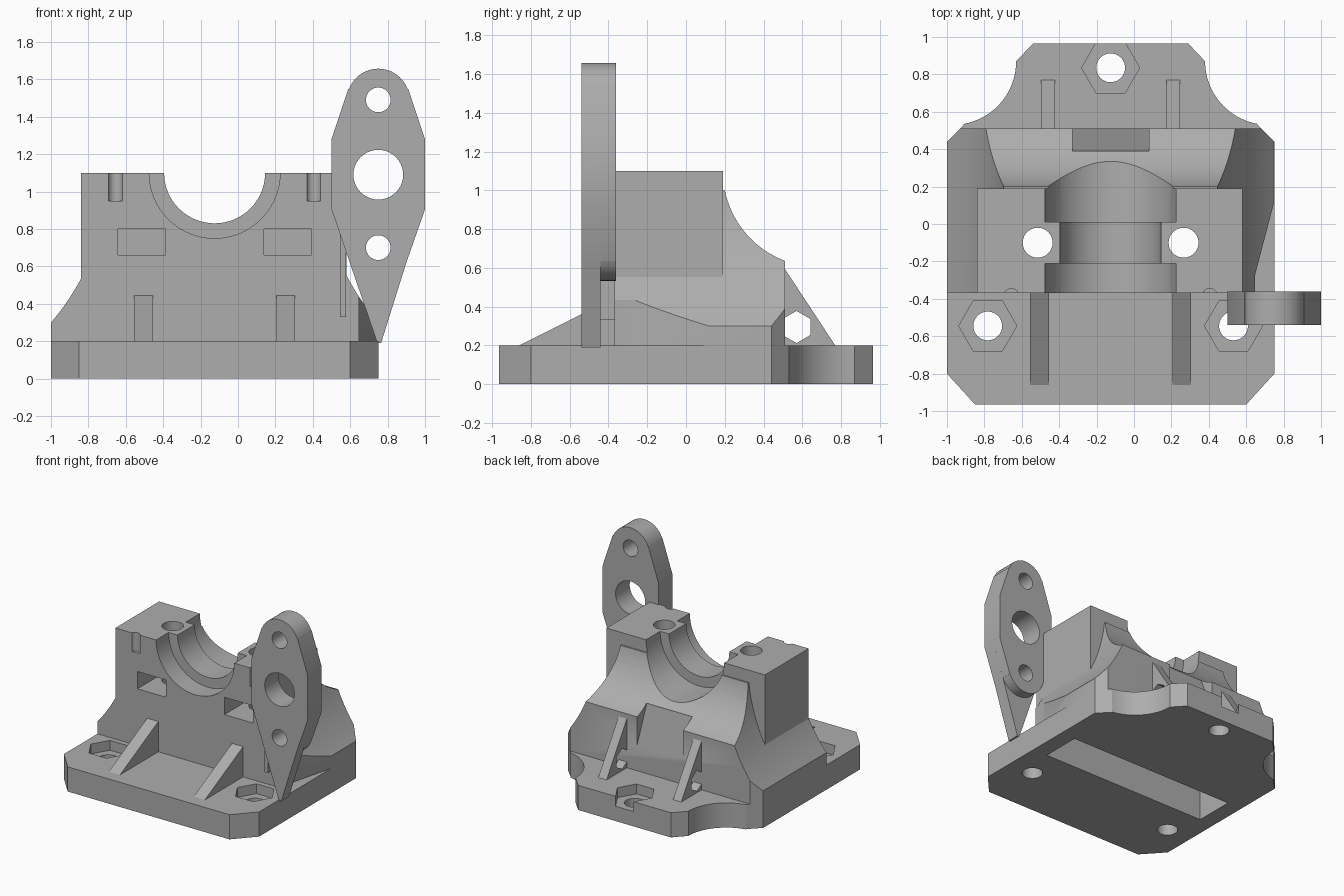
import bpy, bmesh, math
from mathutils import Vector

cube = bpy.data.objects.get("Cube")
if cube:
    bpy.data.objects.remove(cube, do_unlink=True)

grey = bpy.data.materials.new("neutral grey")
grey.use_nodes = True
COL = (0.42, 0.42, 0.42, 1)
grey.diffuse_color = COL
grey.node_tree.nodes["Principled BSDF"].inputs["Base Color"].default_value = COL

MID = -0.125  # symmetry plane of the housing


def prism(name, pts, axis, lo, hi):
    """Extrude a 2D outline along an axis: x -> (y,z), y -> (x,z), z -> (x,y)."""
    place = {"x": lambda p, t: (t, p[0], p[1]),
             "y": lambda p, t: (p[0], t, p[1]),
             "z": lambda p, t: (p[0], p[1], t)}[axis]
    bm = bmesh.new()
    face = bm.faces.new([bm.verts.new(place(p, lo)) for p in pts])
    ext = bmesh.ops.extrude_face_region(bm, geom=[face])
    moved = [v for v in ext["geom"] if isinstance(v, bmesh.types.BMVert)]
    shift = Vector(place((0, 0), hi - lo))
    bmesh.ops.translate(bm, verts=moved, vec=shift)
    bmesh.ops.recalc_face_normals(bm, faces=bm.faces)
    mesh = bpy.data.meshes.new(name)
    bm.to_mesh(mesh)
    bm.free()
    mesh.materials.append(grey)
    ob = bpy.data.objects.new(name, mesh)
    bpy.context.collection.objects.link(ob)
    return ob


def arc(cx, cy, r, a0, a1, n=16):
    return [(cx + r * math.cos(math.radians(a0 + (a1 - a0) * i / n)),
             cy + r * math.sin(math.radians(a0 + (a1 - a0) * i / n))) for i in range(n + 1)]


def ring(cx, cy, r, n=40, start=0):
    return arc(cx, cy, r, start, start + 360, n)[:-1]


def rect(x0, y0, x1, y1):
    return [(x0, y0), (x1, y0), (x1, y1), (x0, y1)]


def mirrored(pts):
    """Complete a half outline given on the +x side of the housing."""
    return pts + [(2 * MID - x, y) for x, y in reversed(pts)]


def boolean(target, tool, op="DIFFERENCE"):
    mod = target.modifiers.new("bool", "BOOLEAN")
    mod.object, mod.operation, mod.solver = tool, op, "EXACT"
    bpy.context.view_layer.objects.active = target
    bpy.ops.object.modifier_apply(modifier=mod.name)
    bpy.data.objects.remove(tool, do_unlink=True)


def cut(target, pts, axis, lo, hi):
    boolean(target, prism("cutter", pts, axis, lo, hi))


# Base plate with chamfered front corners and scooped back corners
outline = mirrored([(0.60, -0.965), (0.75, -0.80), (0.75, 0.44), (0.66, 0.53)]
                   + arc(0.72, 0.87, 0.34, 260, 180) + [(0.29, 0.965)])
housing = prism("bearing_housing", outline, "z", 0, 0.2)

# Flared body: concave sides, trimmed to the plate corners
flare = mirrored([(0.75, 0.1), (0.75, 0.3)] + arc(1.728, 1.139, 1.289, 220.6, 181.8))
body = prism("body", flare, "y", -0.37, 0.51)
trim = mirrored([(0.75, -0.5), (0.75, 0.44), (0.66, 0.53)])
boolean(body, prism("trim", trim, "z", 0, 2), "INTERSECT")
# Clearance beside the left front nut
cut(body, [(0.9, 0.12), (0.75, 0.12), (0.648, -0.27), (0.648, -0.5), (0.9, -0.5)], "z", 0.05, 2)
# Upright block and curved back scoop
boolean(body, prism("block", rect(-0.84, -0.37, 0.58, 0.19), "z", 0.15, 1.1), "UNION")
cut(body, ring(0.686, 1.1, 0.496, 96), "x", -1.5, 1.5)
cut(body, rect(0.19, 1.0, 0.9, 1.5), "x", -1.5, 1.5)
cut(body, [(0.39, 0.75), (0.39, 0.69), (0.515, 0.40), (0.6, 0.40), (0.6, 0.75)],
    "x", -0.33, 0.08)
boolean(housing, body, "UNION")

# Stepped half-round bearing saddle
for radius, lo, hi in ((0.27, -0.6, 0.8), (0.35, -0.6, -0.21), (0.35, 0.01, 0.8)):
    cut(housing, ring(MID, 1.1, radius, 64), "y", lo, hi)

# Cap bolt holes, nut slots and front locating grooves
for side in (-1, 1):
    bx = MID + side * 0.39
    cut(housing, ring(bx, -0.10, 0.08), "z", 0.3, 1.3)
    cut(housing, rect(bx - 0.127, 0.66, bx + 0.127, 0.80), "y", -0.6, 0.03)
    cut(housing, ring(MID + side * 0.53, -0.385, 0.04, 24), "z", 0.95, 1.3)

# Recess underneath
cut(housing, rect(-0.87, -0.27, 0.62, 0.05), "z", -0.2, 0.4)

# Mounting holes with hexagonal nut pockets
for hx, hy in ((-0.782, -0.545), (0.532, -0.545), (MID, 0.835)):
    cut(housing, ring(hx, hy, 0.077), "z", -0.2, 0.5)
    cut(housing, ring(hx, hy, 0.155, 6), "z", 0.12, 0.3)

# Stiffening ribs front and back; the back ones have hexagonal cross holes
parts = [housing]
for side, word in ((-1, "right"), (1, "left")):
    cx = MID + side * 0.38
    parts.append(prism("front_rib_" + word, [(-0.36, 0.19), (-0.36, 0.45), (-0.86, 0.2), (-0.86, 0.19)],
                       "x", cx - 0.05, cx + 0.05))
    cx = MID + side * 0.335
    rib = prism("back_rib_" + word, [(0.50, 0.19), (0.50, 0.61), (0.77, 0.2), (0.77, 0.19)],
                "x", cx - 0.037, cx + 0.037)
    cut(rib, ring(0.57, 0.295, 0.083, 6, 30), "x", -1, 1)
    parts.append(rib)

# Side bracket: rounded diamond plate with a thinner fin down to the base
diamond = ([(0.5, 0.905), (0.595, 0.635)] + arc(0.75, 0.70, 0.167, 203, 337)
           + [(0.905, 0.635), (1.0, 0.905), (1.0, 1.28), (0.91, 1.55)]
           + arc(0.75, 1.49, 0.167, 20, 160) + [(0.59, 1.55), (0.5, 1.28)])
bracket = prism("side_bracket", diamond, "y", -0.54, -0.36)
fin = [(0.5, 0.905), (0.745, 0.19), (0.765, 0.19), (0.9, 0.62), (1.0, 0.905)]
boolean(bracket, prism("fin", fin, "y", -0.54, -0.44), "UNION")
for hz, radius in ((0.70, 0.066), (1.09, 0.133), (1.49, 0.066)):
    cut(bracket, ring(0.75, hz, radius), "y", -0.8, -0.1)
parts.append(bracket)

# Narrow web tying the bracket to the body
parts.append(prism("bracket_web", rect(0.545, 0.33, 0.578, 0.85), "y", -0.44, -0.36))

# Smooth curved faces, keep hard edges
bpy.ops.object.select_all(action="DESELECT")
for ob in parts:
    ob.select_set(True)
bpy.context.view_layer.objects.active = housing
bpy.ops.object.shade_smooth_by_angle(angle=math.radians(25))
